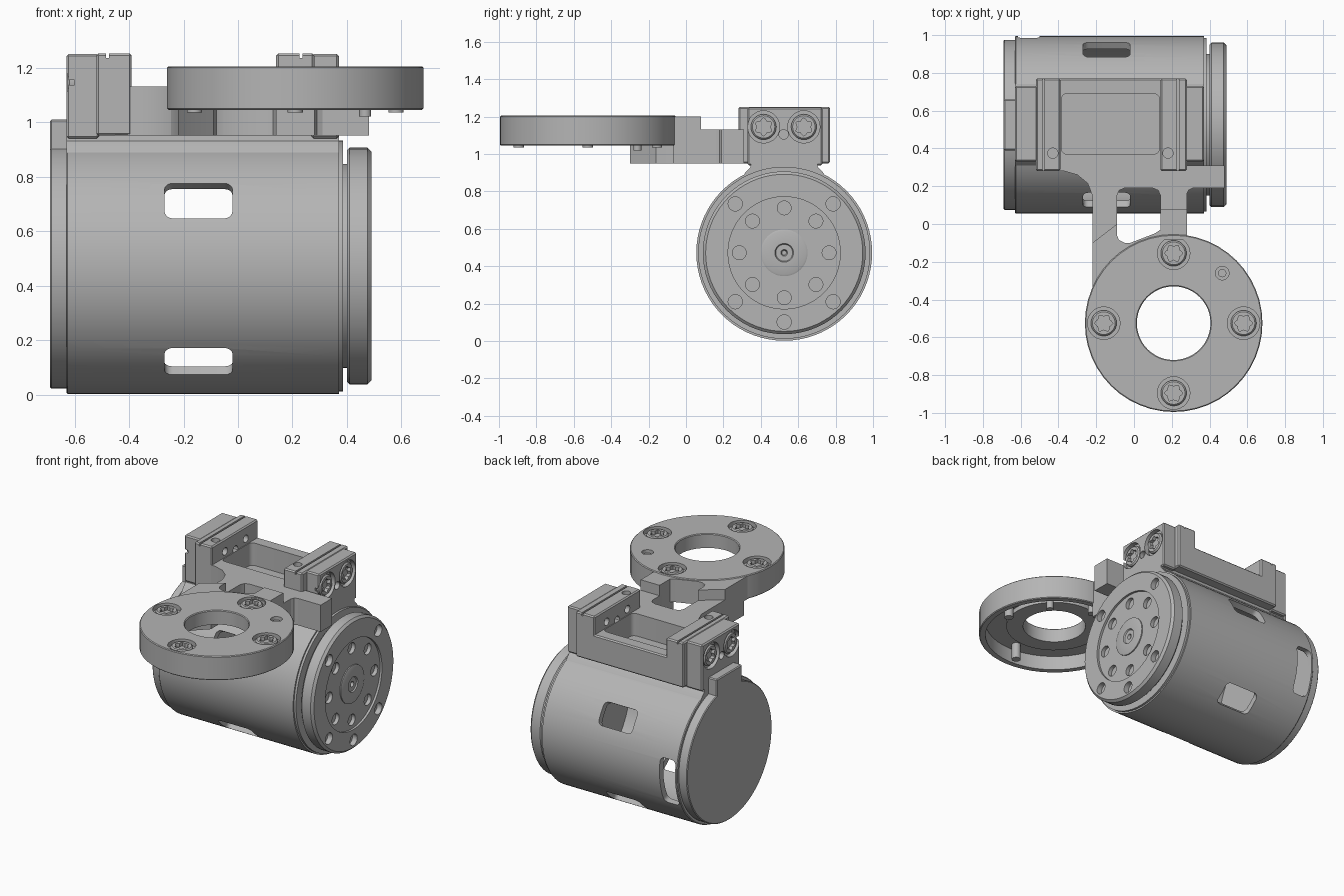
import bpy, bmesh, math
from mathutils import Matrix, Vector

cube = bpy.data.objects.get("Cube")
if cube:
    bpy.data.objects.remove(cube, do_unlink=True)

metal = bpy.data.materials.new("machined grey")
metal.use_nodes = True
GREY = (0.46, 0.46, 0.46, 1)
metal.diffuse_color = GREY
metal.node_tree.nodes["Principled BSDF"].inputs["Base Color"].default_value = GREY

UP = Matrix.Identity(4)
RIGHT = Matrix.Rotation(math.pi / 2, 4, 'Y')    # local z becomes +x
LEFT = Matrix.Rotation(-math.pi / 2, 4, 'Y')    # local z becomes -x
CY, CZ = 0.525, 0.472                           # drum axis
RX, RY = 0.21, -0.525                           # ring centre
parts = []


def finish(bm, name, matrix=UP):
    bmesh.ops.recalc_face_normals(bm, faces=bm.faces)
    bm.transform(matrix)
    mesh = bpy.data.meshes.new(name)
    bm.to_mesh(mesh)
    bm.free()
    mesh.materials.append(metal)
    obj = bpy.data.objects.new(name, mesh)
    bpy.context.collection.objects.link(obj)
    parts.append(obj)
    return obj


def at(pos, rot=UP):
    return Matrix.Translation(Vector(pos)) @ rot


def lathe(name, profile, matrix, closed=False, steps=64):
    """Turn (radius, height) points around local z."""
    bm = bmesh.new()
    vs = [bm.verts.new((r, 0, h)) for r, h in profile]
    pairs = list(zip(vs, vs[1:] + vs[:1])) if closed else list(zip(vs, vs[1:]))
    es = [bm.edges.new(p) for p in pairs]
    bmesh.ops.spin(bm, geom=vs + es, cent=(0, 0, 0), axis=(0, 0, 1),
                   angle=2 * math.pi, steps=steps)
    bmesh.ops.remove_doubles(bm, verts=bm.verts, dist=1e-5)
    return finish(bm, name, matrix)


def rod(name, r, h0, h1, matrix, steps=20):
    return lathe(name, [(0, h0), (r, h0), (r, h1), (0, h1)], matrix, steps=steps)


def prism(name, outline, h0, h1, matrix=UP):
    bm = bmesh.new()
    face = bm.faces.new([bm.verts.new((a, b, h0)) for a, b in outline])
    top = bmesh.ops.extrude_face_region(bm, geom=[face])["geom"]
    bmesh.ops.translate(bm, verts=[v for v in top if isinstance(v, bmesh.types.BMVert)],
                        vec=(0, 0, h1 - h0))
    return finish(bm, name, matrix)


def box(name, x, y, z, bevel=0.008, matrix=UP, upright_only=False, segs=1):
    bm = bmesh.new()
    bmesh.ops.create_cube(bm, size=1)
    for v in bm.verts:
        v.co = [(r[0] + r[1]) / 2 + c * (r[1] - r[0]) for c, r in zip(v.co, (x, y, z))]
    edges = [e for e in bm.edges if not upright_only
             or abs(e.verts[0].co.z - e.verts[1].co.z) > 1e-4]
    if bevel:
        bmesh.ops.bevel(bm, geom=edges, offset=bevel, segments=segs,
                        profile=0.5, affect='EDGES')
    return finish(bm, name, matrix)


def cut(obj, cutters):
    for c in cutters:
        mod = obj.modifiers.new("cut", 'BOOLEAN')
        mod.operation, mod.solver, mod.object = 'DIFFERENCE', 'EXACT', c
    bpy.context.view_layer.update()
    dg = bpy.context.evaluated_depsgraph_get()
    mesh = bpy.data.meshes.new_from_object(obj.evaluated_get(dg))
    obj.modifiers.clear()
    obj.data = mesh
    mesh.materials.clear()
    mesh.materials.append(metal)
    for c in cutters:
        parts.remove(c)
        bpy.data.objects.remove(c, do_unlink=True)


def screw(name, pos, rot):
    """Star-socket screw head sitting just under the surface at pos."""
    m = at(pos, rot)
    head = lathe(name, [(0, -0.04), (0.068, -0.04), (0.068, -0.012), (0.06, -0.004),
                        (0, -0.004)], m, steps=28)
    star = []
    for i in range(24):
        a = math.tau * i / 24
        r = 0.041 + 0.007 * math.cos(6 * a)
        star.append((r * math.cos(a), r * math.sin(a)))
    cut(head, [prism("socket", star, -0.028, 0.02, m)])


def bore(pos, rot, r=0.086, depth=0.03):
    return rod("bore", r, -depth, 0.03, at(pos, rot), 28)


# Hollow drum with rounded windows and a rear slot
axis = at((0, CY, CZ), RIGHT)
drum = lathe("drum_housing", [(0.43, -0.63), (0.465, -0.63), (0.47, -0.625), (0.47, 0.37),
             (0.46, 0.37), (0.46, 0.385), (0.1, 0.385), (0.1, 0.35), (0.43, 0.35)],
             axis, closed=True, steps=72)


def window(angle, x, width):
    spin = Matrix.Rotation(math.radians(angle), 4, 'X')
    turn = at((0, CY, CZ), spin) @ Matrix.Rotation(math.radians(-90), 4, 'X')
    return box("window", x, (-width / 2, width / 2), (0.36, 0.6), 0.03, turn, True, 4)


# Angles are measured from the rear, rising toward the top
cut(drum, [window(a, (-0.27, -0.02), 0.15) for a in (31, 149, -49, -131)]
    + [window(-8, (-0.615, -0.5), 0.32)])

# End cap with its upright tab
lathe("end_cap", [(0, -0.69), (0.445, -0.69), (0.45, -0.685), (0.45, -0.62), (0, -0.62)],
      axis, steps=72)
box("end_cap_tab", (-0.69, -0.62), (0.39, 0.66), (0.84, 1.01), 0.006)

# Output flange with bolt circles
rod("flange_neck", 0.375, 0.36, 0.41, axis, 64)
flange = lathe("output_flange", [(0, 0.4), (0.425, 0.4), (0.435, 0.41), (0.435, 0.475),
               (0.42, 0.49), (0.3, 0.49), (0.3, 0.475), (0.125, 0.475), (0.125, 0.482),
               (0.115, 0.486), (0.05, 0.486), (0.045, 0.478), (0.018, 0.478),
               (0.012, 0.46), (0, 0.46)], axis, steps=72)


def polar(r, deg):
    a = math.radians(deg)
    return CY + r * math.cos(a), CZ + r * math.sin(a)


cut(flange, [bore((0.475, *polar(0.24, 45 * i)), RIGHT, 0.037, 0.025) for i in range(8)]
    + [bore((0.49, *polar(0.37, a)), RIGHT, 0.038, 0.035) for a in (45, 135, 225, 270, 315)])

# Saddle flaring from the drum into the bracket, profile across y and z
arc = [polar(0.45, 122 - 64 * i / 8) for i in range(9)]
saddle = arc + [(0.73, 0.905), (0.705, 0.93), (0.70, 0.97), (0.35, 0.97), (0.345, 0.93), (0.32, 0.905)]
along_x = Matrix(((0, 0, 1, 0), (1, 0, 0, 0), (0, 1, 0, 0), (0, 0, 0, 1)))
prism("saddle", saddle, -0.63, 0.37, along_x)

# Upright end blocks with screws
for name, x, face, rot in (("left", (0.27, 0.37), 0.37, RIGHT),
                           ("right", (-0.63, -0.51), -0.63, LEFT)):
    block = box(name + "_end_block", x, (0.33, 0.73), (0.94, 1.25))
    spots = [(face, y, 1.145) for y in (0.415, 0.63)]
    cut(block, [bore(p, rot) for p in spots] + [bore((face, 0.522, 1.105), rot, 0.025)])
    for i, p in enumerate(spots):
        screw(f"{name}_block_screw_{i + 1}", p, rot)

# Clamp towers with rail grooves and small holes
for name, x, groove, inner, rot in (
        ("left", (0.14, 0.28), 0.225, 0.14, LEFT),
        ("right", (-0.52, -0.39), -0.485, -0.39, RIGHT)):
    tower = box(name + "_tower", x, (0.28, 0.77), (0.95, 1.252))
    cut(tower, [box("groove", (groove, groove + 0.012), (0.2, 0.9), (1.235, 1.3), 0)]
        + [bore((groove + (0.055 if name == "right" else -0.045), 0.375, 1.25), UP, 0.027)]
        + [bore((inner, y, z), rot, 0.025) for y, z in ((0.42, 1.17), (0.53, 1.14), (0.64, 1.17))])

# Tray between the towers
tray = box("clamp_tray", (-0.5, 0.25), (0.285, 0.77), (0.95, 1.13))
cut(tray, [box("pocket", (-0.385, 0.135), (0.37, 0.69), (0.98, 1.3), 0.03, UP, True, 4)])

# Forked arm plate with side lug
prism("forked_arm", [(-0.5, 0.4), (-0.5, 0.29), (-0.37, 0.28), (-0.3, 0.26), (-0.245, 0.215),
      (-0.22, 0.15), (-0.22, -0.3), (-0.17, -0.24), (-0.09, -0.16), (-0.09, 0.15),
      (-0.078, 0.178), (-0.05, 0.19), (0.1, 0.19), (0.128, 0.178), (0.14, 0.15),
      (0.14, -0.07), (0.28, -0.07), (0.28, 0.16), (0.29, 0.18), (0.31, 0.19),
      (0.48, 0.19), (0.48, 0.31), (0.27, 0.31), (0.27, 0.36), (0.2, 0.36),
      (0.2, 0.3), (-0.4, 0.3), (-0.4, 0.4)], 0.95, 1.13)
prism("left_arm_step", [(0.14, -0.085), (0.28, -0.085), (0.28, 0.08), (0.14, 0.08)], 1.05, 1.2)
prism("right_arm_step", [(-0.22, -0.36), (-0.22, -0.1), (-0.09, 0), (-0.09, -0.06),
      (-0.08, -0.085), (-0.05, -0.1), (-0.02, -0.1), (0.11, -0.05), (0.14, -0.03), (0.14, -0.085),
      (-0.03, -0.15), (-0.16, -0.28)], 1.045, 1.2)

# Ring plate, hollow underneath
ring = lathe("ring_plate", [(0.195, 1.2), (0.2, 1.205), (0.465, 1.205), (0.47, 1.2),
             (0.47, 1.05), (0.465, 1.045), (0.43, 1.045), (0.43, 1.14), (0.3, 1.14),
             (0.3, 1.11), (0.195, 1.11)], at((RX, RY, 0)), closed=True, steps=48)
spots = [(RX + 0.37 * math.cos(a), RY + 0.37 * math.sin(a), 1.205)
         for a in (math.pi / 2 * i for i in range(4))]
cut(ring, [bore(p, UP) for p in spots] + [bore((0.467, -0.26, 1.205), UP, 0.036)])
for i, p in enumerate(spots):
    screw(f"ring_screw_{i + 1}", p, UP)
    rod(f"ring_screw_tip_{i + 1}", 0.028, 1.035, 1.16, at((p[0], p[1], 0)))
rod("locating_pin", 0.022, 1.02, 1.19, at((0.467, -0.26, 0)))

# Smooth curved sides, keep machined edges crisp
bpy.ops.object.select_all(action='DESELECT')
for obj in parts:
    obj.select_set(True)
bpy.context.view_layer.objects.active = parts[0]
bpy.ops.object.shade_smooth_by_angle(angle=math.radians(25))
